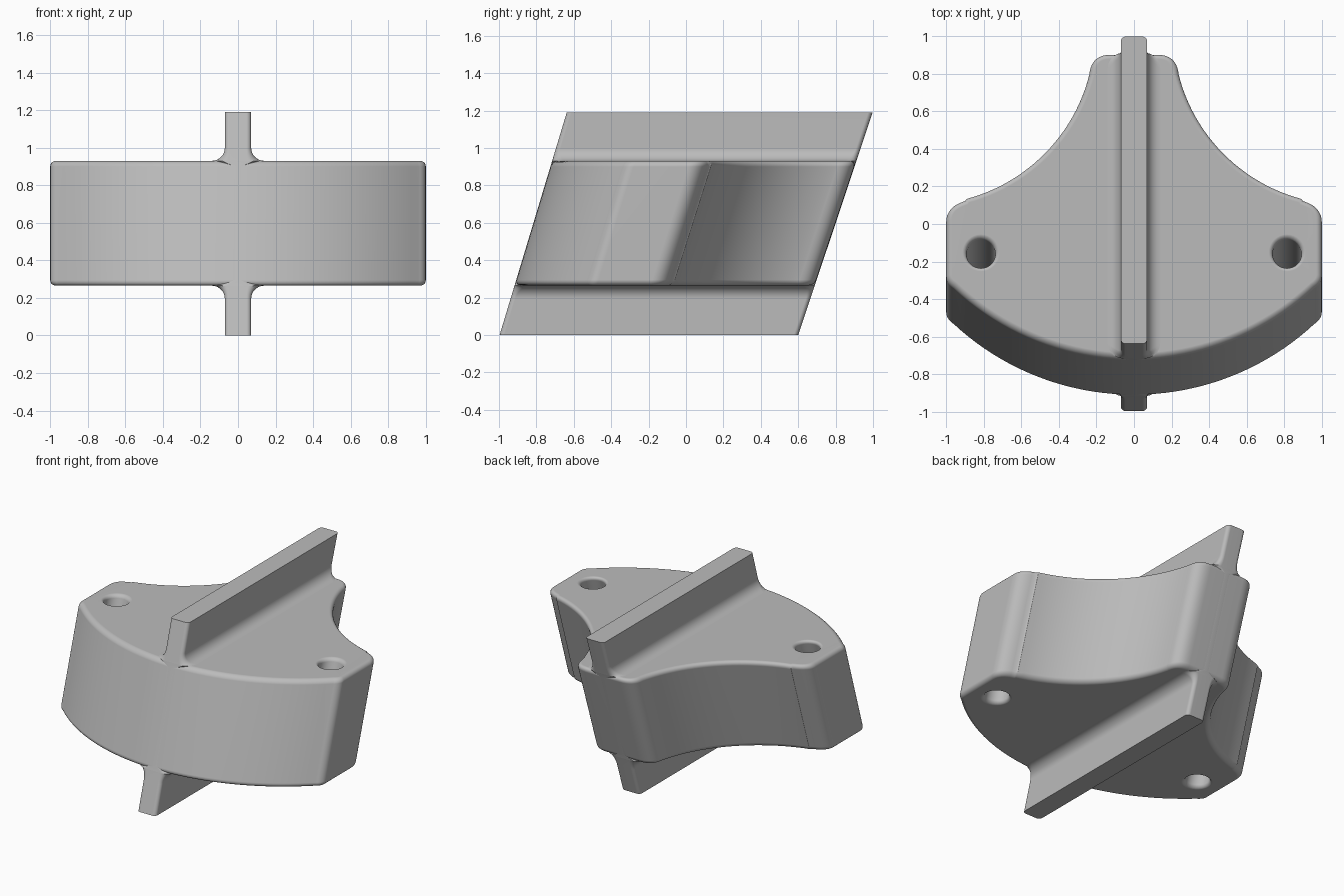
import bpy, bmesh
from math import sin, cos, asin, radians, pi, hypot

cube = bpy.data.objects.get("Cube")
if cube:
    bpy.data.objects.remove(cube, do_unlink=True)

TOP, BOTTOM, HEIGHT = 0.93, 0.265, 1.19   # body top, body underside, fin top
FRONT, BACK = -0.716, 0.911               # ends of the plan at body top
RIM, FILLET = 0.03, 0.07

grey = bpy.data.materials.new("mid grey")
grey.use_nodes = True
grey.diffuse_color = (0.5, 0.5, 0.5, 1)
grey.node_tree.nodes["Principled BSDF"].inputs["Base Color"].default_value = (0.5, 0.5, 0.5, 1)


def lean(x, y, z):
    """Shear the plan backwards with height."""
    return x, y + (0.316 + 0.02 * y) * (z - TOP), z


def loft(name, sections):
    """Skin a stack of (z, plan outline) sections and cap both ends."""
    bm = bmesh.new()
    rings = [[bm.verts.new(lean(x, y, z)) for x, y in pts] for z, pts in sections]
    n = len(rings[0])
    for a, b in zip(rings, rings[1:]):
        for i in range(n):
            j = (i + 1) % n
            bm.faces.new((a[i], a[j], b[j], b[i]))
    bm.faces.new(rings[0][::-1])
    bm.faces.new(rings[-1])
    bmesh.ops.recalc_face_normals(bm, faces=bm.faces)
    mesh = bpy.data.meshes.new(name)
    bm.to_mesh(mesh)
    bm.free()
    mesh.materials.append(grey)
    obj = bpy.data.objects.new(name, mesh)
    bpy.context.collection.objects.link(obj)
    return obj


def arc(cx, cy, r, a0, a1, n):
    return [(cx + r * cos(a0 + (a1 - a0) * i / n), cy + r * sin(a0 + (a1 - a0) * i / n))
            for i in range(n + 1)]


def corner(p, c, q, n=8):
    """Soft corner from p to q around the control point c."""
    return [tuple((1 - t) ** 2 * p[k] + 2 * t * (1 - t) * c[k] + t * t * q[k] for k in (0, 1))
            for t in (i / n for i in range(n + 1))]


def inset(pts, d):
    """Move a counter-clockwise outline inwards by d."""
    out = []
    for i, (x, y) in enumerate(pts):
        (ax, ay), (bx, by) = pts[i - 1], pts[(i + 1) % len(pts)]
        length = hypot(bx - ax, by - ay)
        out.append((x - d * (by - ay) / length, y + d * (bx - ax) / length))
    return out


def finish(obj):
    bpy.ops.object.select_all(action='DESELECT')
    obj.select_set(True)
    bpy.context.view_layer.objects.active = obj
    bpy.ops.object.shade_smooth_by_angle(angle=radians(35))
    wn = obj.modifiers.new("even shading", 'WEIGHTED_NORMAL')
    wn.keep_sharp = True


# Body plan: bowed front, short flat sides, scooped flanks, narrow back
half = arc(0, FRONT + 1.4, 1.4, -pi / 2, -pi / 2 + asin(0.96 / 1.4), 20)
half += corner(half.pop(), (1, -0.31), (1, -0.27))
half += corner((1, 0.02), (1, 0.1), (0.9, 0.13))
half += arc(1.13, 1.03, 0.92, radians(255), radians(194), 24)
half += corner((0.236, 0.82), (0.222, 0.907), (0.13, 0.909))
half.append((0, BACK))
plan = half + [(-x, y) for x, y in half[-2:0:-1]]

# Body with rounded top and bottom rims
steps = [i * pi / 10 for i in range(6)]
lower = [(BOTTOM + RIM * (1 - sin(t)), inset(plan, RIM * (1 - cos(t)))) for t in steps[::-1]]
upper = [(TOP - RIM * (1 - sin(t)), inset(plan, RIM * (1 - cos(t)))) for t in steps]
body = loft("body", lower + upper)


# Fin through the body, flaring into fillets where it meets both faces
def fin_plan(w):
    r = 0.025 + max(0, w - 0.07) * 0.8
    pts = []
    for k, (sx, y) in enumerate(((1, BACK - r), (-1, BACK - r), (-1, FRONT + r), (1, FRONT + r))):
        pts += arc(sx * (w - r), y, r, k * pi / 2, (k + 1) * pi / 2, 5)
    return pts


turns = [i * pi / 16 for i in range(9)]
flare = [(FILLET * (1 - cos(t)), 0.07 + FILLET * (1 - sin(t))) for t in turns]
fin = [(0, fin_plan(0.07))]
fin += [(BOTTOM - h, fin_plan(w)) for h, w in flare[::-1]]
fin += [(BOTTOM + RIM, fin_plan(0.04)), (TOP - RIM, fin_plan(0.04))]
fin += [(TOP + h, fin_plan(w)) for h, w in flare]
fin.append((HEIGHT, fin_plan(0.07)))
finish(loft("fin", fin))

# Slanted bolt holes with softened rims
soft = 0.022
for side, x in (("left", 0.815), ("right", -0.815)):
    def ring(r):
        return arc(x, -0.153, r, 0, 2 * pi, 32)[:-1]
    rim = [(soft * (1 - cos(t)), 0.077 + soft * (1 - sin(t))) for t in steps]
    cut = [(BOTTOM - 0.05, ring(0.077 + soft))]
    cut += [(BOTTOM + h, ring(r)) for h, r in rim]
    cut += [(TOP - h, ring(r)) for h, r in rim[::-1]]
    cut.append((TOP + 0.05, ring(0.077 + soft)))
    cutter = loft(side + "_hole_cutter", cut)
    cutter.hide_render = True
    cutter.hide_set(True)
    mod = body.modifiers.new(side + " hole", 'BOOLEAN')
    mod.operation = 'DIFFERENCE'
    mod.solver = 'EXACT'
    mod.object = cutter

# Bake the holes, then drop the cutters
bpy.context.view_layer.update()
baked = bpy.data.meshes.new_from_object(body.evaluated_get(bpy.context.evaluated_depsgraph_get()))
body.modifiers.clear()
body.data = baked
for side in ("left", "right"):
    bpy.data.objects.remove(bpy.data.objects[side + "_hole_cutter"], do_unlink=True)
finish(body)
